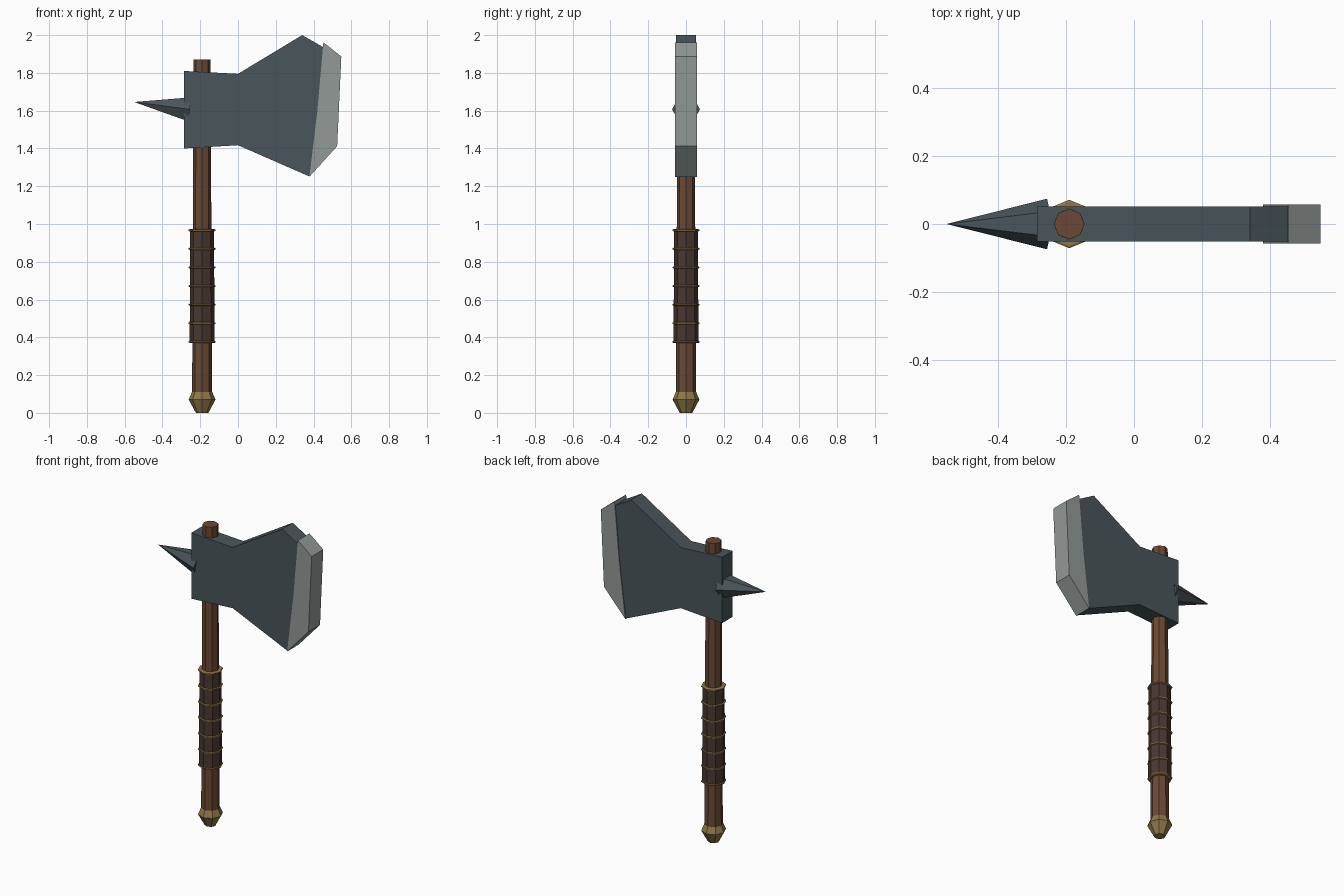
import bpy, bmesh, math
from mathutils import Vector, Matrix

if "Cube" in bpy.data.objects:
    bpy.data.objects.remove(bpy.data.objects["Cube"])

AXIS_X = -0.19


def srgb(h):
    c = [int(h[i:i + 2], 16) / 255 for i in (0, 2, 4)]
    return [v / 12.92 if v <= 0.04045 else ((v + 0.055) / 1.055) ** 2.4 for v in c] + [1]


def material(name, h):
    m = bpy.data.materials.new(name)
    m.diffuse_color = srgb(h)
    m.use_nodes = True
    m.node_tree.nodes["Principled BSDF"].inputs["Base Color"].default_value = m.diffuse_color
    return m


STEEL = material("dark_steel", "4a555a")
EDGE = material("pale_steel", "929a97")
WOOD = material("brown_wood", "6a4934")
LEATHER = material("dark_leather", "49372f")
BRASS = material("aged_brass", "8f7848")


def finish(name, bm, mat):
    bmesh.ops.recalc_face_normals(bm, faces=bm.faces)
    me = bpy.data.meshes.new(name)
    bm.to_mesh(me)
    bm.free()
    me.materials.append(mat)
    ob = bpy.data.objects.new(name, me)
    bpy.context.collection.objects.link(ob)
    return ob


def turned(name, profile, mat, sides=8):
    """Stack of (radius, z) rings around the handle axis, capped at both ends."""
    bm = bmesh.new()
    rings = []
    for r, z in profile:
        rings.append([bm.verts.new((AXIS_X + r * math.cos(a), r * math.sin(a), z))
                      for a in (math.tau * i / sides for i in range(sides))])
    for lo, hi in zip(rings, rings[1:]):
        for i in range(sides):
            j = (i + 1) % sides
            bm.faces.new((lo[i], lo[j], hi[j], hi[i]))
    bm.faces.new(rings[0])
    bm.faces.new(rings[-1])
    return finish(name, bm, mat)


def plate(name, outline, half, mat):
    """Extrude an x-z outline symmetrically along y."""
    bm = bmesh.new()
    front = bm.faces.new([bm.verts.new((x, -half, z)) for x, z in outline])
    ext = bmesh.ops.extrude_face_region(bm, geom=[front])
    verts = [v for v in ext["geom"] if isinstance(v, bmesh.types.BMVert)]
    bmesh.ops.translate(bm, verts=verts, vec=(0, 2 * half, 0))
    return finish(name, bm, mat)


# Handle, pommel and grip
turned("handle", [(0.053, 0.09), (0.045, 1.87)], WOOD)
turned("pommel", [(0.033, 0), (0.071, 0.07), (0.054, 0.11)], BRASS)
turned("grip", [(0.066, 0.375), (0.063, 0.967)], LEATHER)

# Binding rings around the grip
for i in range(7):
    z = 0.376 + i * 0.0985
    turned(f"grip_ring_{i + 1}", [(0.065, z - 0.006), (0.071, z - 0.003),
                                  (0.071, z + 0.003), (0.065, z + 0.006)], BRASS)

# Axe head and its paler, slightly thicker cutting edge
plate("axe_head", [(-0.285, 1.4), (0, 1.417), (0.375, 1.253), (0.522, 1.415),
                   (0.541, 1.885), (0.34, 2.0), (0, 1.795), (-0.285, 1.81)], 0.052, STEEL)
plate("cutting_edge", [(0.378, 1.25), (0.525, 1.412), (0.547, 1.887),
                       (0.452, 1.962), (0.42, 1.6)], 0.057, EDGE)

# Six-sided back spike, ridges pointing sideways
base, tip = Vector((-0.255, 0, 1.607)), Vector((-0.55, 0, 1.646))
d = (tip - base).normalized()
side = Vector((0, 1, 0))
up = side.cross(d)
bm = bmesh.new()
ring = [bm.verts.new(base + 0.074 * (side * math.cos(a) + up * math.sin(a)))
        for a in (math.tau * i / 6 for i in range(6))]
point = bm.verts.new(tip)
bm.faces.new(ring)
for i in range(6):
    bm.faces.new((ring[i], ring[(i + 1) % 6], point))
finish("back_spike", bm, STEEL)
